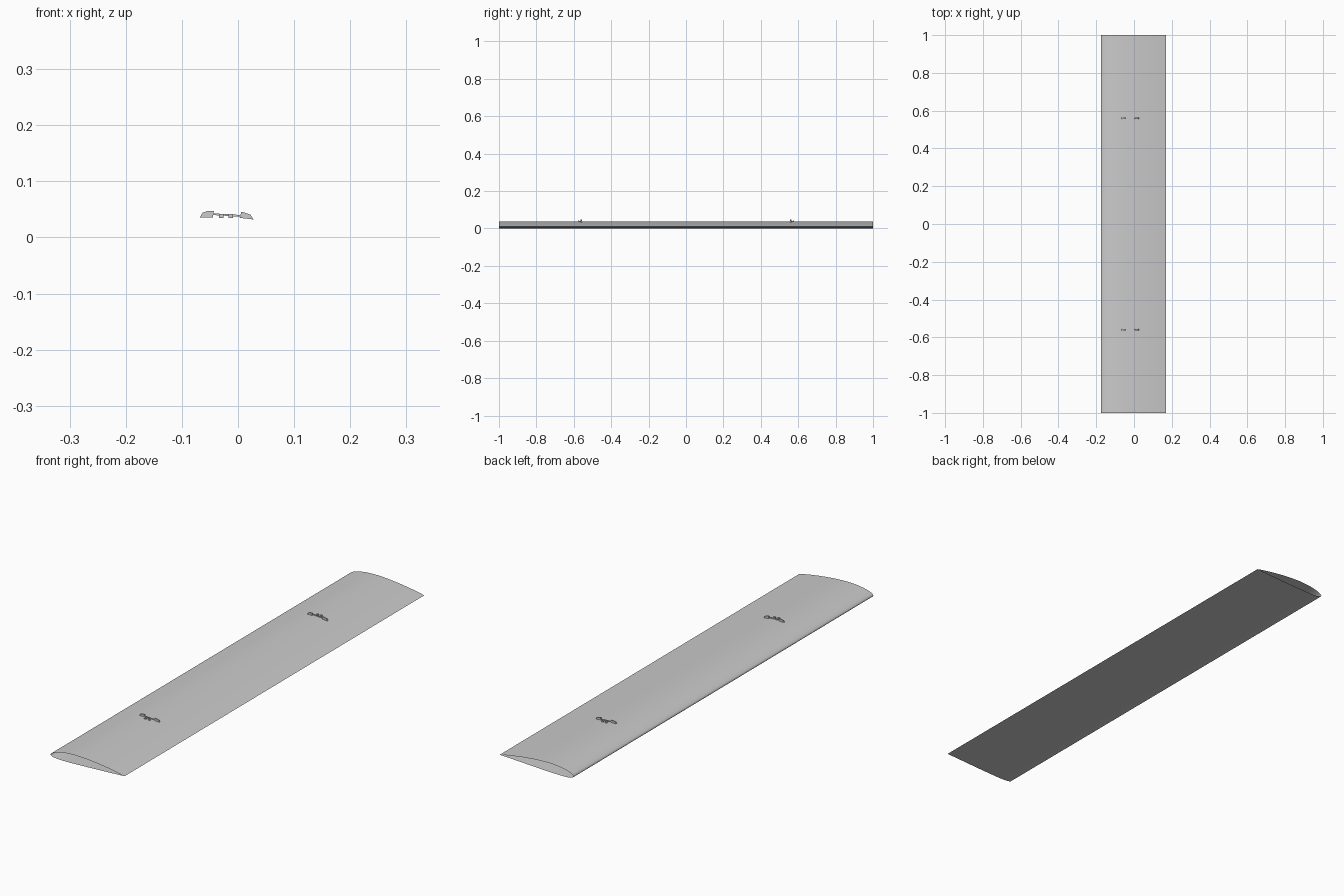
import bpy, bmesh, math

if "Cube" in bpy.data.objects:
    bpy.data.objects.remove(bpy.data.objects["Cube"])

CHORD, LEAD_X = 0.345, -0.175
CAMBER, CAMBER_POS, THICK = 0.025, 0.4, 0.107

grey = bpy.data.materials.new("light grey")
grey.diffuse_color = (0.6, 0.6, 0.6, 1)
grey.use_nodes = True
grey.node_tree.nodes["Principled BSDF"].inputs["Base Color"].default_value = grey.diffuse_color


def surface(t, side):
    """Point on the aerofoil; t runs 0..1 along the chord, side is +1 top, -1 bottom."""
    half = 5 * THICK * (0.2969 * math.sqrt(t) - 0.126 * t - 0.3516 * t**2
                        + 0.2843 * t**3 - 0.1036 * t**4)
    p = CAMBER_POS
    if t < p:
        mean = CAMBER / p**2 * (2 * p * t - t * t)
    else:
        mean = CAMBER / (1 - p)**2 * (1 - 2 * p + 2 * p * t - t * t)
    return LEAD_X + CHORD * t, CHORD * (mean + side * half)


def finish(bm, name):
    me = bpy.data.meshes.new(name)
    bm.to_mesh(me)
    bm.free()
    me.materials.append(grey)
    ob = bpy.data.objects.new(name, me)
    bpy.context.collection.objects.link(ob)
    return ob


# Wing skin: open-ended aerofoil tube
N = 28
ts = [(1 - math.cos(math.pi * i / N)) / 2 for i in range(N + 1)]
loop = [surface(t, 1) for t in reversed(ts)] + [surface(t, -1) for t in ts[1:-1]]
base = min(z for x, z in loop)
loop = [(x, z - base) for x, z in loop]
bm = bmesh.new()
rows = [[bm.verts.new((x, y, z)) for x, z in loop] for y in (-1, 1)]
for i in range(len(loop)):
    j = (i + 1) % len(loop)
    bm.faces.new((rows[0][i], rows[0][j], rows[1][j], rows[1][i]))
bmesh.ops.recalc_face_normals(bm, faces=bm.faces)
top = max(bm.faces, key=lambda f: f.calc_center_median().z)
top.normal_update()
if top.normal.z < 0:
    bmesh.ops.reverse_faces(bm, faces=bm.faces)
wing = finish(bm, "wing_skin")
bpy.context.view_layer.objects.active = wing
wing.select_set(True)
bpy.ops.object.shade_smooth_by_angle(angle=math.radians(40))


def plate(bm, outline, y, depth):
    """Extrude an x-z outline through a depth along y."""
    a = [bm.verts.new((x, y - depth / 2, z)) for x, z in outline]
    b = [bm.verts.new((x, y + depth / 2, z)) for x, z in outline]
    n = len(a)
    bm.faces.new(a)
    bm.faces.new(b[::-1])
    for i in range(n):
        bm.faces.new((a[i], b[i], b[(i + 1) % n], a[(i + 1) % n]))


# Strut brackets: two lugs, a thin link and a pair of small feet
for name, s in (("front_bracket", -1), ("rear_bracket", 1)):
    bm = bmesh.new()
    plate(bm, [(-.068, .036), (-.045, .036), (-.043, .047), (-.055, .047), (-.063, .044)],
          s * .56, .006)
    plate(bm, [(.003, .035), (.028, .032), (.022, .041), (.006, .046)], s * .56, .006)
    plate(bm, [(-.045, .040), (.005, .037), (.005, .040), (-.045, .043)], s * .562, .003)
    for x in (-.034, -.017):
        plate(bm, [(x, .035), (x + .008, .035), (x + .008, .042), (x, .042)], s * .574, .006)
        plate(bm, [(x + .002, .038), (x + .006, .038), (x + .006, .041), (x + .002, .041)],
              s * .567, .012)
    bmesh.ops.recalc_face_normals(bm, faces=bm.faces)
    finish(bm, name)
